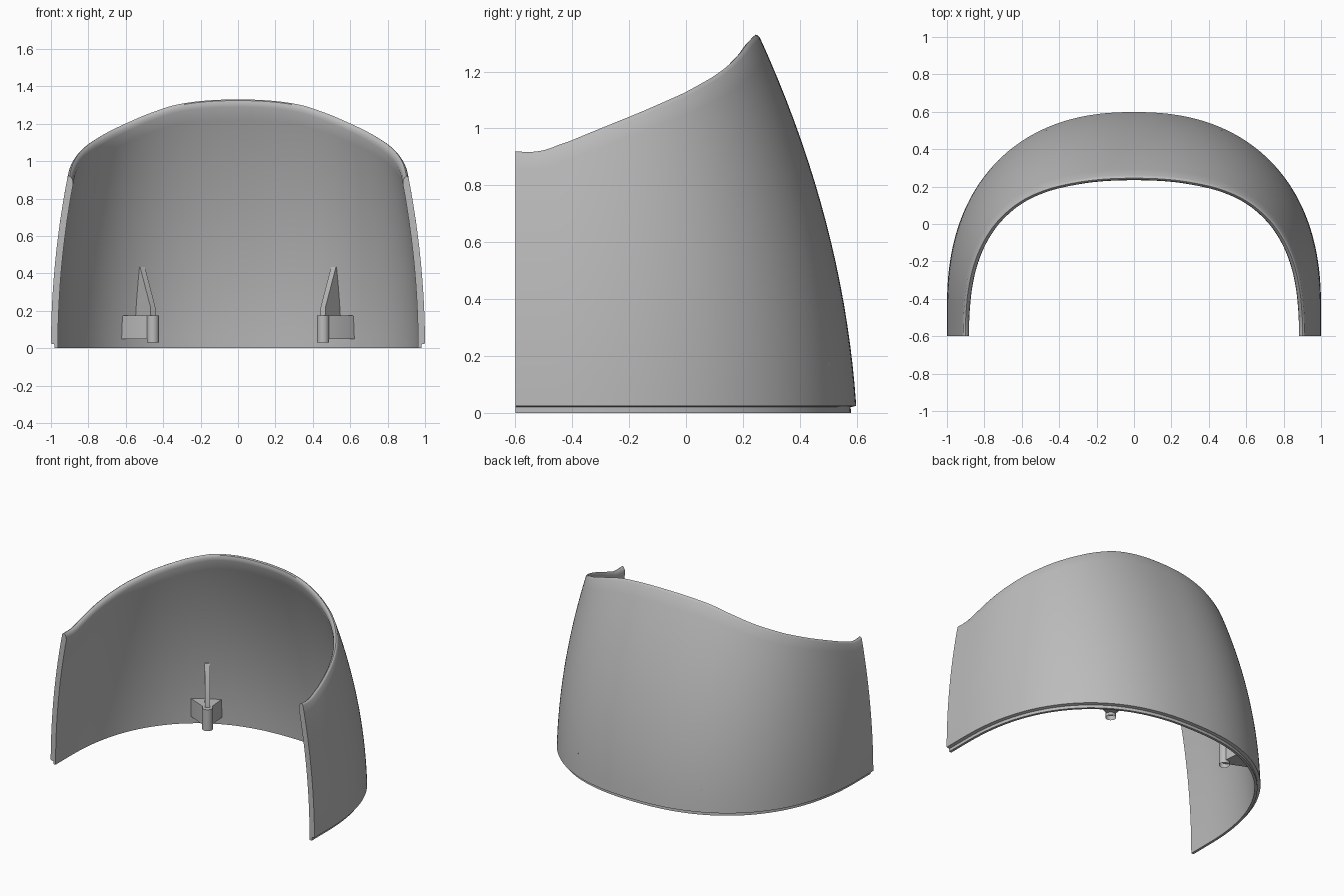
import bpy, bmesh
from math import sin, cos, pi, radians
from mathutils import Vector, Matrix

cube = bpy.data.objects.get("Cube")
if cube:
    bpy.data.objects.remove(cube, do_unlink=True)

grey = bpy.data.materials.new("plain grey")
grey.use_nodes = True
colour = (0.5, 0.5, 0.5, 1)
grey.diffuse_color = colour
grey.node_tree.nodes["Principled BSDF"].inputs["Base Color"].default_value = colour

POWER, CENTRE_Y, FRONT_Y = 2.3, -0.45, -0.6
THICK = 0.037
# Rim height against depth
RIM = [(-0.6, 0.92), (-0.54, 0.914), (-0.48, 0.927), (-0.3, 1.0), (-0.15, 1.06),
       (0, 1.125), (0.1, 1.18), (0.15, 1.215), (0.2, 1.265), (0.225, 1.3), (0.255, 1.33)]


def make_object(name, bm, angle=35):
    bmesh.ops.recalc_face_normals(bm, faces=bm.faces)
    mesh = bpy.data.meshes.new(name)
    bm.to_mesh(mesh)
    bm.free()
    mesh.materials.append(grey)
    obj = bpy.data.objects.new(name, mesh)
    bpy.context.collection.objects.link(obj)
    bpy.ops.object.select_all(action='DESELECT')
    obj.select_set(True)
    bpy.context.view_layer.objects.active = obj
    bpy.ops.object.shade_smooth_by_angle(angle=radians(angle))
    return obj


def wall_point(t, z, inset=0.0):
    """Point on the wall; t runs 0..pi round the back, outside that is the straight side."""
    a = 1 - 0.106 * z * z
    b = 1.05 - 0.06 * z - 0.15 * z * z
    c, s = cos(t), sin(t)
    if s <= 1e-6 or t < 0 or t > pi:
        side = 1 if t < 1 else -1
        run = -t if t < 1 else t - pi
        return Vector((side * (a - inset), CENTRE_Y - max(run, 0), z))
    px, py = abs(c) ** (2 / POWER), s ** (2 / POWER)
    side = 1 if c > 0 else -1
    normal = Vector((side * px ** (POWER - 1) / a, py ** (POWER - 1) / b)).normalized()
    return Vector((side * a * px - inset * normal.x,
                   CENTRE_Y + b * py - inset * normal.y, z))


def rim_height(y):
    for (y0, z0), (y1, z1) in zip(RIM, RIM[1:]):
        if y <= y1:
            return z0 + (z1 - z0) * (max(y, y0) - y0) / (y1 - y0)
    return RIM[-1][1]


def solve_rim(t):
    low, high = 0.5, 1.4
    for _ in range(30):
        mid = (low + high) / 2
        if mid < rim_height(wall_point(t, mid).y):
            low = mid
        else:
            high = mid
    return low


# Curved shell: a closed wall section swept round the plan
straight = CENTRE_Y - FRONT_Y
steps, arc, rows = 6, 112, 18
params = [-straight * (1 - i / steps) for i in range(steps)]
params += [pi * i / arc for i in range(arc + 1)]
params += [pi + straight * (i + 1) / steps for i in range(steps)]
heights = [solve_rim(t) for t in params]
for _ in range(2):
    heights = [heights[0]] + [(p + 2 * q + r) / 4 for p, q, r in
                              zip(heights, heights[1:], heights[2:])] + [heights[-1]]

bm = bmesh.new()
rings = []
for t, top in zip(params, heights):
    base, outer_top, inner_top = 0.025, top - 0.012, top - 0.04
    section = [(0.02, 0), (0.02, 0.02), (0, base)]
    section += [(0, base + (outer_top - base) * i / rows) for i in range(1, rows + 1)]
    section += [(0.004, top - 0.003), (0.01, top), (0.02, top - 0.006), (0.03, top - 0.02)]
    section += [(THICK, inner_top * (1 - i / rows)) for i in range(rows + 1)]
    rings.append([bm.verts.new(wall_point(t, z, d)) for d, z in section])
for r0, r1 in zip(rings, rings[1:]):
    for i in range(len(r0)):
        j = (i + 1) % len(r0)
        bm.faces.new((r0[i], r0[j], r1[j], r1[i]))
bm.faces.new(rings[0])
bm.faces.new(rings[-1])
make_object("curved_shell", bm)


def prism(outline, offset):
    """Solid from a flat outline moved by an offset."""
    bm = bmesh.new()
    face = bm.faces.new([bm.verts.new(p) for p in outline])
    extra = bmesh.ops.extrude_face_region(bm, geom=[face])
    bmesh.ops.translate(bm, vec=offset, verts=[v for v in extra["geom"]
                                               if isinstance(v, bmesh.types.BMVert)])
    return bm


# Mounting brackets, built along +y from the peg and then turned to the wall
for side, label in ((1, "left"), (-1, "right")):
    place = Matrix.Translation((side * 0.455, 0.32, 0)) @ Matrix.Rotation(-side * radians(36), 4, 'Z')

    gusset = prism([(-0.012, -0.01, 0.05), (0.012, -0.01, 0.05), (0.1, 0.14, 0.05),
                    (0.1, 0.155, 0.05), (-0.1, 0.155, 0.05), (-0.1, 0.14, 0.05)], (0, 0, 0.125))
    fin = prism([(-0.016, 0, 0.1), (-0.016, 0, 0.22), (-0.016, 0.095, 0.435),
                 (-0.016, 0.125, 0.435), (-0.016, 0.165, 0.1)], (0.032, 0, 0))
    peg = bmesh.new()
    bmesh.ops.create_cone(peg, cap_ends=True, segments=24, radius1=0.033, radius2=0.033, depth=0.146,
                          matrix=Matrix.Translation((0, 0, 0.103)))
    # Screw hole in the underside of the peg
    peg.normal_update()
    under = [f for f in peg.faces if f.normal.z < -0.9]
    bmesh.ops.inset_region(peg, faces=under, thickness=0.014)
    bmesh.ops.translate(peg, vec=(0, 0, 0.08), verts=under[0].verts)

    for part, mesh in (("gusset", gusset), ("fin", fin), ("peg", peg)):
        mesh.transform(place)
        make_object(f"{label}_bracket_{part}", mesh)
